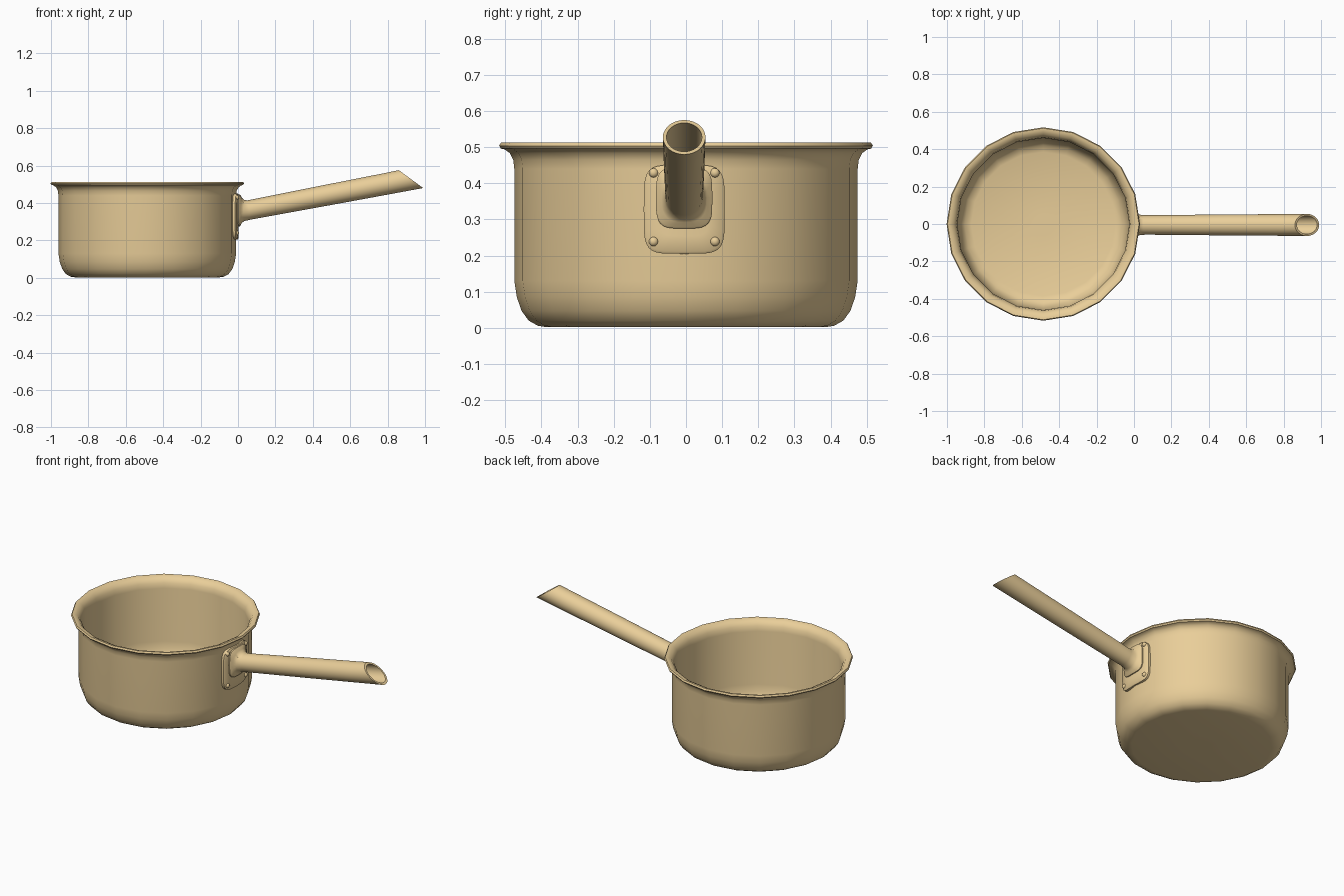
import bpy, bmesh, math
from mathutils import Vector

if "Cube" in bpy.data.objects:
    bpy.data.objects.remove(bpy.data.objects["Cube"])

POT_X, POT_R, MID_Y = -0.485, 0.475, -0.005
mat = bpy.data.materials.new("warm_metal")
mat.diffuse_color = (0.82, 0.62, 0.32, 1)
mat.use_nodes = True
mat.node_tree.nodes["Principled BSDF"].inputs["Base Color"].default_value = mat.diffuse_color


def loft(name, rings, angle=40):
    """Skin a list of equal-length point rings and cap both ends."""
    bm = bmesh.new()
    rows = [[bm.verts.new(p) for p in r] for r in rings]
    n = len(rows[0])
    for a, b in zip(rows, rows[1:]):
        for i in range(n):
            j = (i + 1) % n
            bm.faces.new((a[i], a[j], b[j], b[i]))
    bm.faces.new(rows[0])
    bm.faces.new(rows[-1])
    bmesh.ops.recalc_face_normals(bm, faces=bm.faces)
    me = bpy.data.meshes.new(name)
    bm.to_mesh(me)
    bm.free()
    ob = bpy.data.objects.new(name, me)
    bpy.context.collection.objects.link(ob)
    me.materials.append(mat)
    bpy.ops.object.select_all(action='DESELECT')
    ob.select_set(True)
    bpy.context.view_layer.objects.active = ob
    bpy.ops.object.shade_smooth_by_angle(angle=math.radians(angle))
    return ob


def circle(n):
    return [(math.cos(2 * math.pi * i / n), math.sin(2 * math.pi * i / n)) for i in range(n)]


def bend(y):
    """Sideways wrap of a plate around the pot wall."""
    return POT_R - math.sqrt(POT_R ** 2 - y * y)


def squircle(x, cz, hy, hz, power, n=32):
    """Superellipse ring facing +x, wrapped to the pot."""
    pts = []
    for c, s in circle(n):
        y = hy * math.copysign(abs(c) ** (2 / power), c)
        z = hz * math.copysign(abs(s) ** (2 / power), s)
        pts.append((x - bend(y), MID_Y + y, cz + z))
    return pts


# Pot: outer wall, rolled rim, inner wall
profile = [(0.05, 0.002), (0.385, 0.002), (0.41, 0.006), (0.435, 0.02), (0.455, 0.047),
           (0.468, 0.085), (0.475, 0.13), (0.475, 0.44), (0.478, 0.465), (0.488, 0.484),
           (0.502, 0.494), (0.512, 0.496), (0.517, 0.504), (0.512, 0.513), (0.50, 0.512),
           (0.48, 0.502), (0.465, 0.48), (0.46, 0.45), (0.46, 0.13), (0.453, 0.09),
           (0.44, 0.055), (0.42, 0.03), (0.385, 0.018), (0.05, 0.018)]
loft("pot", [[(POT_X + r * c, r * s, z) for c, s in circle(20)] for r, z in profile])

# Mounting plate
loft("mounting_plate", [squircle(x, 0.328, 0.112 * k, 0.123 * k, 5) for x, k in
     ((-0.02, 0.1), (-0.02, 1), (-0.002, 1), (0.003, 0.95), (0.003, 0.6), (0.003, 0.1))])

# Handle: raised foot, tapered tube with slanted open end, hollow inside
tilt = math.radians(10.8)
along = Vector((math.cos(tilt), 0, math.sin(tilt)))
up = Vector((-math.sin(tilt), 0, math.cos(tilt)))
start, end = Vector((0.06, MID_Y, 0.3625)), Vector((0.925, MID_Y, 0.5275))


def tube(t, r, shear=0.0):
    mid = start.lerp(end, t)
    return [mid + Vector((0, r * c, 0)) + up * (r * s) - along * (shear * r * s)
            for c, s in circle(32)]


rings = [squircle(*a) for a in ((-0.01, 0.36, 0.078, 0.085, 4), (0.009, 0.36, 0.078, 0.085, 4),
                                (0.014, 0.36, 0.073, 0.080, 4), (0.020, 0.36, 0.063, 0.068, 2.8),
                                (0.032, 0.36, 0.055, 0.057, 2.1))]
rings += [tube(0, 0.052), tube(0.5, 0.056), tube(0.85, 0.058), tube(1, 0.059, 0.93),
          tube(1, 0.049, 0.93), tube(0.85, 0.048), tube(0.03, 0.043)]
loft("handle", rings)

# Rivets
for side in (-1, 1):
    for level, z in (("lower", 0.239), ("upper", 0.429)):
        y = 0.085 * side
        x = 0.002 - bend(y)
        loft(f"rivet_{level}_{'left' if side < 0 else 'right'}",
             [[(x + h, MID_Y + y + r * c, z + r * s) for c, s in circle(12)]
              for h, r in ((-0.008, 0.013), (0.002, 0.013), (0.007, 0.010), (0.010, 0.004))], 60)
